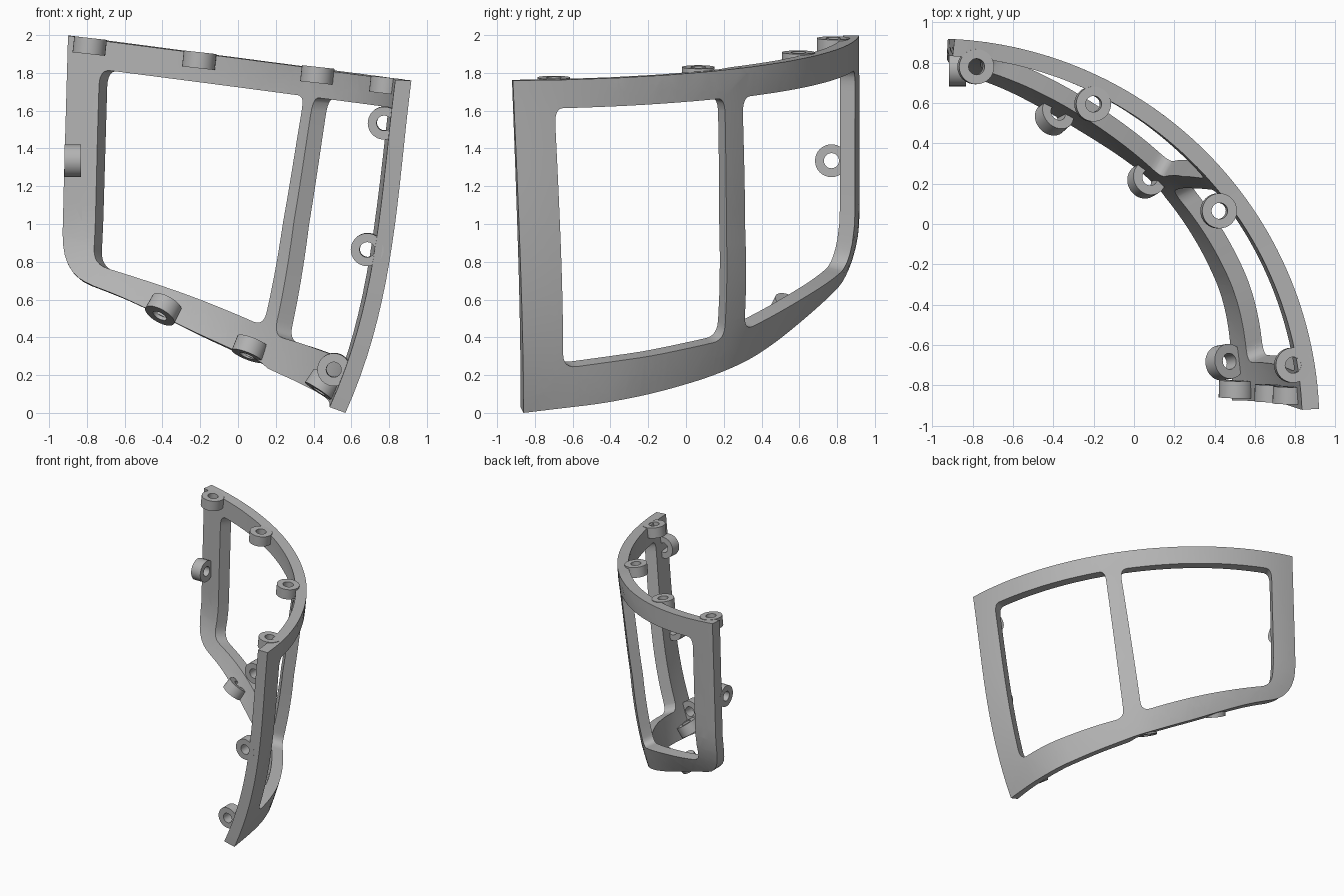
import bpy, bmesh
from math import radians, degrees, sin, cos
from mathutils import Vector

if "Cube" in bpy.data.objects:
    bpy.data.objects.remove(bpy.data.objects["Cube"])

grey = bpy.data.materials.new("matte_grey")
grey.use_nodes = True
GREY = (0.45, 0.45, 0.45, 1)
grey.diffuse_color = GREY
grey.node_tree.nodes["Principled BSDF"].inputs["Base Color"].default_value = GREY

ARC = 1.83      # mean radius, turns angle into flat width
DEPTH = 0.085   # frame thickness


def finish(bm, name):
    bmesh.ops.recalc_face_normals(bm, faces=bm.faces[:])
    mesh = bpy.data.meshes.new(name)
    bm.to_mesh(mesh)
    bm.free()
    mesh.materials.append(grey)
    ob = bpy.data.objects.new(name, mesh)
    bpy.context.collection.objects.link(ob)
    bpy.ops.object.select_all(action='DESELECT')
    ob.select_set(True)
    bpy.context.view_layer.objects.active = ob
    bpy.ops.object.shade_smooth_by_angle(angle=radians(32))
    return ob


def top_height(angle):
    return 2.012 - 0.253 * cos(radians(angle))


def top_run(a, b, drop, cut):
    """Points along the sloping top, rounded at both ends by cut."""
    n = 10
    return [(a + (b - a) * i / n, top_height(a + (b - a) * i / n) - drop,
             cut if i in (0, n) else 0) for i in range(n + 1)]


def rounded(points):
    """Flatten (angle, height, cut) points and round each corner."""
    flat = [(Vector((radians(a) * ARC, 0, z)), c) for a, z, c in points]
    out = []
    for i, (p, c) in enumerate(flat):
        if not c:
            out.append(p)
            continue
        ends = []
        for q in (flat[i - 1][0], flat[(i + 1) % len(flat)][0]):
            d = q - p
            ends.append(p + d * min(c / d.length, 0.45))
        for k in range(7):
            t = k / 6
            out.append(ends[0] * (1 - t) ** 2 + p * 2 * t * (1 - t) + ends[1] * t * t)
    return out


def clamp(x):
    return max(0.0, min(1.0, x))


def smooth(x):
    x = clamp(x)
    return x * x * (3 - 2 * x)


def radius(angle, z):
    """Outer shell: a bowl, fuller in the middle, upright towards the left end."""
    bowl = min(1.575 + 0.45 * z - 0.25 * z ** 2 + 0.06 * z ** 3, 1.92)
    bowl += 0.055 * max(0, 1 - z) * smooth((angle - 5) / 22)
    upright = 1.92 - 0.65 * max(0, 1.05 - z) ** 2
    w = smooth((angle - 45) / 42)
    return bowl * (1 - w) + upright * w


def cut_direction(angle, z):
    """Each opening is cut straight through along its own middle normal."""
    m = 39.2 + 4.2 * clamp((1.67 - z) / 1.25)
    keys = [(2, 2), (9.5, 24), (m, 25), (m + 4.2, 61), (81, 61), (88, 88)]
    for (a, p), (b, q) in zip(keys, keys[1:]):
        if angle <= b:
            return p + (q - p) * clamp((angle - a) / (b - a))
    return angle


def wrap(co):
    """Bend the flat slab onto the shell; y is the depth inwards."""
    angle, depth, z = degrees(co.x / ARC), co.y, co.z
    a = radians(angle)
    d = radians(cut_direction(angle, z))
    r = radius(angle, z)
    n = depth / max(cos(d - a), 0.8)
    rise = depth * max(0, 0.36 - 0.18 * z)
    return Vector((-1 + r * cos(a) - n * cos(d), -1 + r * sin(a) - n * sin(d), z + rise))


# Curved window frame with two openings and a mullion
outline = top_run(2.5, 86.7, 0, 0) + [
    (87.5, 1.2, 0), (87.9, 0.73, 0.26), (76.8, 0.6, 0.08), (62, 0.405, 0.12),
    (52, 0.29, 0.12), (40.9, 0.185, 0.12), (30, 0.105, 0.12), (20, 0.05, 0.12), (5.1, 0, 0)]
right_opening = top_run(9.2, 39.2, 0.15, 0.09) + [
    (43.4, 0.385, 0.08), (28, 0.3, 0.1), (12, 0.235, 0.08)]
left_opening = top_run(42.9, 80.7, 0.155, 0.09) + [
    (81.6, 0.77, 0.09), (64, 0.6, 0.12), (48, 0.435, 0.08)]

bm = bmesh.new()
for loop in (outline, right_opening, left_opening):
    vs = [bm.verts.new(p) for p in rounded(loop)]
    for i, v in enumerate(vs):
        bm.edges.new((vs[i - 1], v))
bmesh.ops.triangle_fill(bm, edges=bm.edges[:], use_beauty=True)
slab = bmesh.ops.extrude_face_region(bm, geom=bm.faces[:], use_keep_orig=True)
for v in slab["geom"]:
    if isinstance(v, bmesh.types.BMVert):
        v.co.y = DEPTH


def slice_slab(point, normal):
    bmesh.ops.bisect_plane(bm, geom=bm.verts[:] + bm.edges[:] + bm.faces[:], dist=1e-5,
                           plane_co=point, plane_no=normal)


for i in range(2, 60):
    slice_slab((radians(i * 1.5) * ARC, 0, 0), (1, 0, 0))
for i in range(1, 20):
    slice_slab((0, 0, i * 0.1), (0, 0, 1))
for v in bm.verts:
    v.co = wrap(v.co)
finish(bm, "window_frame")


# Mounting rings
def ring(name, center, axis, outer=0.087, inner=0.04, height=0.085, n=32):
    bm = bmesh.new()
    profile = [(inner, -0.5), (outer, -0.5), (outer, 0.5), (inner, 0.5)]
    vs = [bm.verts.new((r, 0, h * height)) for r, h in profile]
    edges = [bm.edges.new((vs[i - 1], vs[i])) for i in range(4)]
    bmesh.ops.spin(bm, geom=vs + edges, cent=(0, 0, 0), axis=(0, 0, 1),
                   angle=radians(360), steps=n, use_merge=True)
    bmesh.ops.remove_doubles(bm, verts=bm.verts[:], dist=1e-4)
    turn = Vector(axis).to_track_quat('Z', 'Y')
    for v in bm.verts:
        v.co = turn @ v.co + Vector(center)
    finish(bm, name)


groups = {
    "top_ring": ((0.11, 0, 0.99), [(-0.785, 0.78, 1.942), (-0.205, 0.595, 1.867),
                                   (0.42, 0.065, 1.789), (0.785, -0.7, 1.733)]),
    "left_end_ring": ((1, 0, 0), [(-0.875, 0.77, 1.335)]),
    "right_end_ring": ((0.03, 1, 0.03), [(0.775, -0.85, 1.535), (0.685, -0.84, 0.865),
                                         (0.508, -0.82, 0.23)]),
}
for name, (axis, centers) in groups.items():
    for i, c in enumerate(centers):
        ring(f"{name}_{i + 1}", c, axis)
for i, (c, axis) in enumerate([((-0.395, 0.535, 0.548), (0.45, 0.4, 0.8)),
                               ((0.063, 0.22, 0.34), (0.36, 0.22, 0.9)),
                               ((0.45, -0.685, 0.15), (0.55, 0.1, 0.83))]):
    ring(f"bottom_ring_{i + 1}", c, axis)
